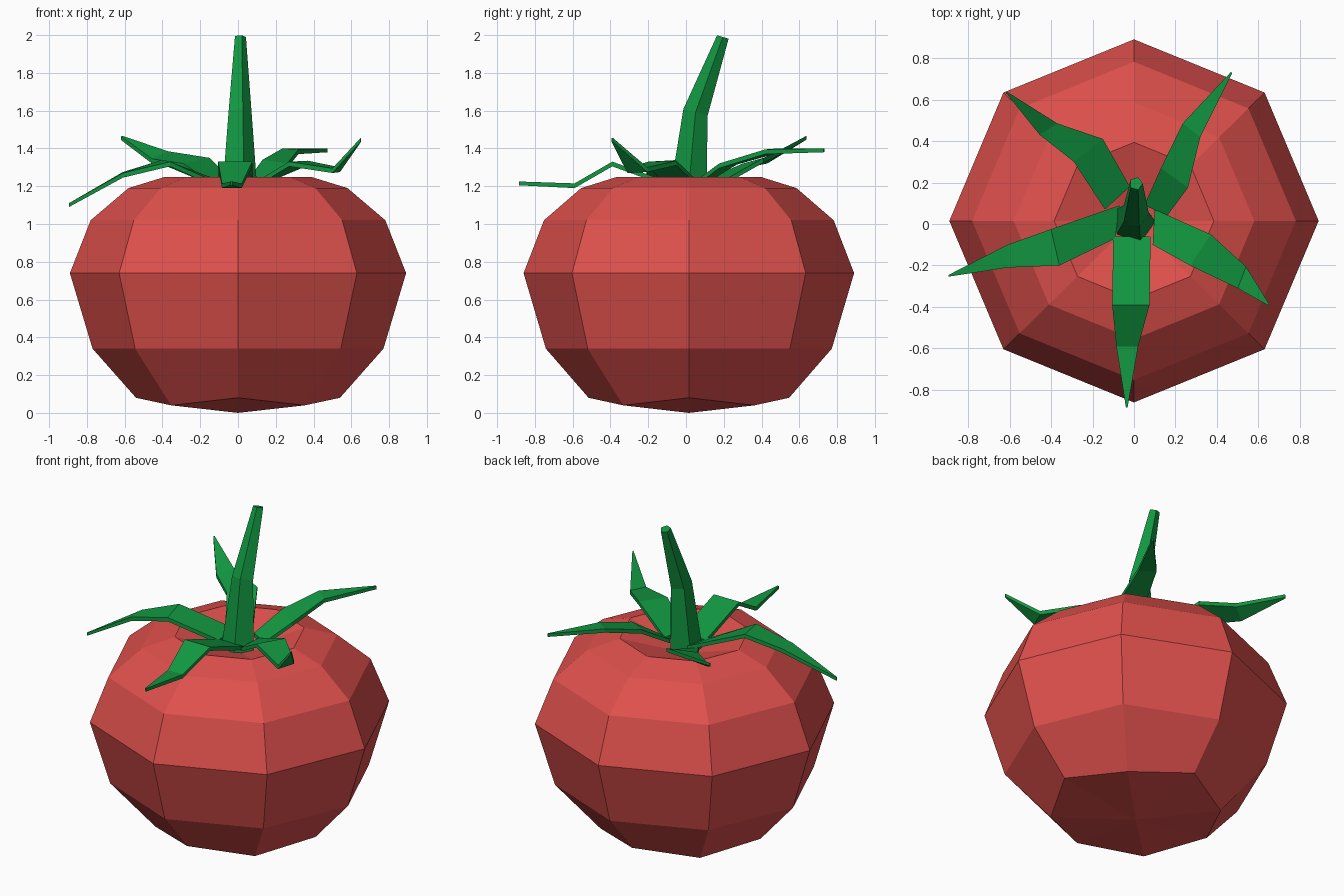
import bpy, bmesh, math
from mathutils import Vector

if "Cube" in bpy.data.objects:
    bpy.data.objects.remove(bpy.data.objects["Cube"])


def material(name, rgb):
    m = bpy.data.materials.new(name)
    m.diffuse_color = (*rgb, 1)
    m.use_nodes = True
    m.node_tree.nodes["Principled BSDF"].inputs["Base Color"].default_value = m.diffuse_color
    return m


RED = material("tomato red", (0.73, 0.08, 0.072))
GREEN = material("leaf green", (0.006, 0.31, 0.053))


def finish(bm, name, mat):
    bmesh.ops.recalc_face_normals(bm, faces=bm.faces)
    me = bpy.data.meshes.new(name)
    bm.to_mesh(me)
    bm.free()
    me.materials.append(mat)
    ob = bpy.data.objects.new(name, me)
    bpy.context.collection.objects.link(ob)


def loft(bm, rings):
    """Join successive rings of vertices with quads."""
    rings = [[bm.verts.new(p) for p in ring] for ring in rings]
    for a, b in zip(rings, rings[1:]):
        n = len(a)
        for i in range(n):
            j = (i + 1) % n
            bm.faces.new((a[i], a[j], b[j], b[i]))
    return rings


def fan(bm, ring, tip):
    v = bm.verts.new(tip)
    for i in range(len(ring)):
        bm.faces.new((ring[i], ring[(i + 1) % len(ring)], v))


# Fruit: eight-sided lathe, bottom ring dips at its diagonals, dimpled top
profile = [(0.54, 0.08), (0.77, 0.34), (0.89, 0.74), (0.78, 1.02), (0.58, 1.19), (0.385, 1.25)]
rings = []
for k, (r, z) in enumerate(profile):
    ring = []
    for i in range(8):
        a = i * math.pi / 4
        low = k == 0 and i % 2 == 1
        rr, zz = (0.5, 0.04) if low else (r, z)
        ring.append((rr * math.cos(a), 0.015 + 0.983 * rr * math.sin(a), zz))
    rings.append(ring)
bm = bmesh.new()
rings = loft(bm, rings)
fan(bm, rings[0], (0, 0.015, 0))
fan(bm, rings[-1], (0, 0.015, 1.13))
finish(bm, "fruit", RED)

# Stem: five-sided, bent backwards
path = [(0.0, 0.01, 1.14, 0.105), (0.005, 0.05, 1.59, 0.067), (0.01, 0.195, 1.99, 0.032)]
bm = bmesh.new()
rings = loft(bm, [[(x + r * math.cos(i * math.tau / 5), y + r * math.sin(i * math.tau / 5),
                    z - 0.3 * r * math.sin(i * math.tau / 5) * (k > 0))
                   for i in range(5)] for k, (x, y, z, r) in enumerate(path)])
bm.faces.new(rings[0])
bm.faces.new(rings[-1])
finish(bm, "stem", GREEN)


# Leaves: each a thin bent strip given by left/right edge points and a tip
def leaf(name, pairs, tip, t=0.025):
    down = Vector((0, 0, -t))
    sections = []
    for l, r in pairs:
        l, r = Vector(l), Vector(r)
        sections.append([l, r, r + down, l + down])
    tip = Vector(tip)
    side = (Vector(pairs[-1][1]) - Vector(pairs[-1][0])).normalized() * 0.004
    sections.append([tip - side, tip + side, tip + side + down * 0.8, tip - side + down * 0.8])
    bm = bmesh.new()
    rings = loft(bm, sections)
    bm.faces.new(rings[0])
    bm.faces.new(rings[-1])
    finish(bm, name, GREEN)


leaf("front_leaf", [((-0.1, -0.06, 1.21), (0.08, -0.06, 1.21)),
                    ((-0.105, -0.39, 1.33), (0.075, -0.39, 1.33)),
                    ((-0.085, -0.59, 1.215), (0.02, -0.59, 1.215))],
     (-0.035, -0.885, 1.225))
leaf("left_leaf", [((-0.07, 0.09, 1.22), (-0.09, -0.07, 1.21)),
                   ((-0.40, -0.025, 1.34), (-0.36, -0.20, 1.33)),
                   ((-0.61, -0.10, 1.275), (-0.61, -0.21, 1.27))],
     (-0.895, -0.25, 1.11))
leaf("back_left_leaf", [((-0.02, 0.18, 1.22), (-0.14, 0.07, 1.22)),
                        ((-0.15, 0.41, 1.35), (-0.29, 0.30, 1.32)),
                        ((-0.37, 0.485, 1.385), (-0.455, 0.43, 1.345))],
     (-0.615, 0.635, 1.465))
leaf("back_right_leaf", [((0.16, 0.04, 1.22), (0.05, 0.09, 1.23)),
                         ((0.26, 0.175, 1.32), (0.13, 0.27, 1.34)),
                         ((0.32, 0.42, 1.395), (0.235, 0.485, 1.40))],
     (0.47, 0.73, 1.40))
leaf("right_leaf", [((0.09, -0.10, 1.22), (0.10, 0.07, 1.22)),
                    ((0.27, -0.20, 1.33), (0.37, -0.05, 1.335)),
                    ((0.50, -0.31, 1.295), (0.54, -0.205, 1.30))],
     (0.65, -0.39, 1.455))
